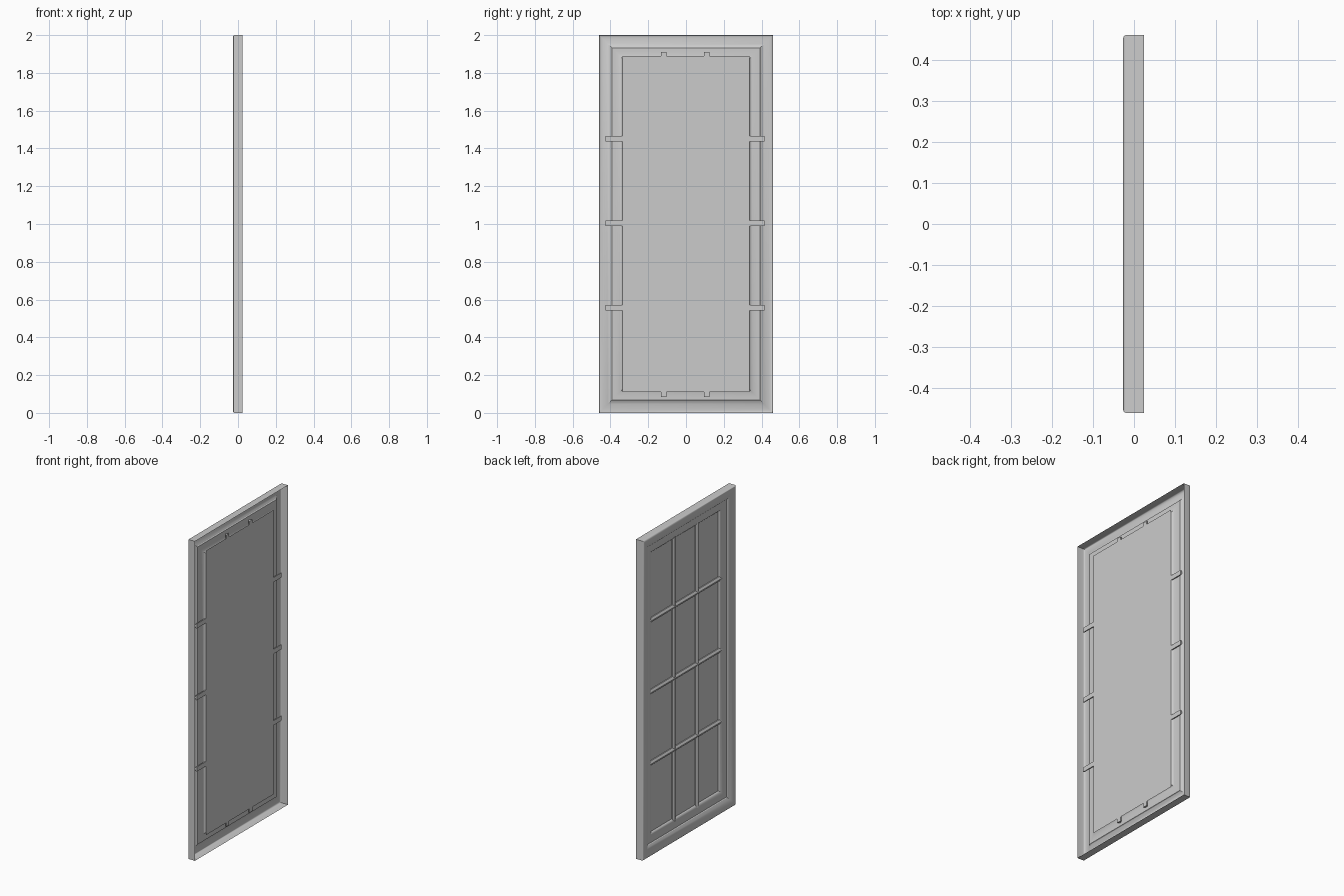
import bpy, bmesh, math

if "Cube" in bpy.data.objects:
    bpy.data.objects.remove(bpy.data.objects["Cube"])

W, H = 0.46, 2.0          # half width, full height
GLASS_X = 0.012           # plane of the pane


def make_object(name, bm, smooth=True):
    mesh = bpy.data.meshes.new(name)
    bm.to_mesh(mesh)
    bm.free()
    ob = bpy.data.objects.new(name, mesh)
    bpy.context.collection.objects.link(ob)
    if smooth:
        bpy.ops.object.select_all(action='DESELECT')
        ob.select_set(True)
        bpy.context.view_layer.objects.active = ob
        bpy.ops.object.shade_smooth_by_angle(angle=math.radians(30))
    return ob


# Moulded frame: hollow, open-backed profile as (x, inset), mitred at the corners
profile = [(0.024, 0.0), (-0.018, 0.0)]
for i in range(1, 6):                                   # rounded outer edge
    a = math.radians(18 * i)
    profile.append((-0.018 - 0.009 * math.sin(a), 0.012 * (1 - math.cos(a))))
profile += [(-0.026, 0.022), (-0.0235, 0.034), (-0.0195, 0.046),
            (-0.014, 0.058), (-0.010, 0.066), (-0.005, 0.069)]
for i in range(1, 8):                                   # inner quarter-round
    a = math.radians(90 * i / 7)
    profile.append((-0.005 + 0.015 * (1 - math.cos(a)), 0.071 + 0.052 * math.sin(a)))
profile.append((GLASS_X, 0.125))

bm = bmesh.new()
rings = []
for x, d in profile:
    rings.append([bm.verts.new(c) for c in (
        (x, -W + d, d), (x, W - d, d), (x, W - d, H - d), (x, -W + d, H - d))])
for a, b in zip(rings, rings[1:]):
    for i in range(4):
        j = (i + 1) % 4
        bm.faces.new((a[i], a[j], b[j], b[i]))
make_object("frame_moulding", bm)

# Pane of glass
bm = bmesh.new()
gy, gz = 0.335, 0.11
bm.faces.new([bm.verts.new(c) for c in (
    (GLASS_X, -gy, gz), (GLASS_X, gy, gz), (GLASS_X, gy, H - gz), (GLASS_X, -gy, H - gz))])
make_object("glass_pane", bm, smooth=False)


# Glazing bars: small rounded section extruded along y or z
def bar(name, centre, start, end, vertical):
    r = 0.0145
    section = [(GLASS_X, -r), (0.006, -r), (0.004, -0.010), (0.000, -0.006),
               (-0.002, 0.0),
               (0.000, 0.006), (0.004, 0.010), (0.006, r), (GLASS_X, r)]
    bm = bmesh.new()
    ends = []
    for t in (start, end):
        ends.append([bm.verts.new((x, centre + s, t) if vertical else (x, t, centre + s))
                     for x, s in section])
    n = len(section)
    for i in range(n):
        j = (i + 1) % n
        bm.faces.new((ends[0][i], ends[0][j], ends[1][j], ends[1][i]))
    bm.faces.new(ends[0])
    bm.faces.new(ends[1])
    bmesh.ops.recalc_face_normals(bm, faces=bm.faces)
    ob = make_object(name, bm)
    return ob


for k, z in enumerate((0.556, 1.003, 1.452)):
    bar(f"horizontal_bar_{k + 1}", z, -0.425, 0.415, False)
# the verticals sit a hair proud of / behind the pane
for k, (y, off) in enumerate(((-0.118, -0.0003), (0.110, 0.0003))):
    bar(f"vertical_bar_{k + 1}", y, 0.085, 1.91, True).location.x = off
